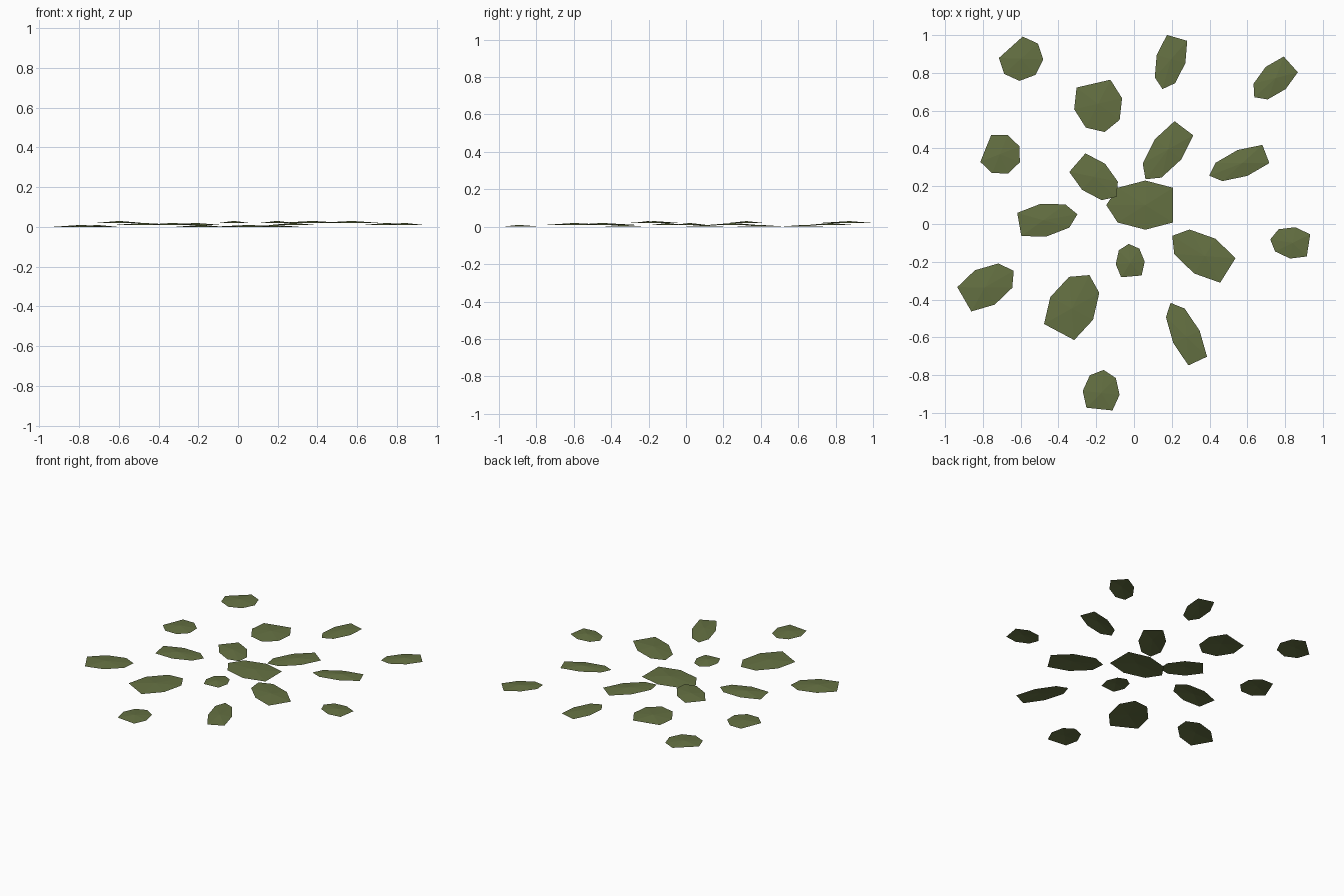
import bpy
from math import cos, sin, radians

# Remove the default cube
default_cube = bpy.data.objects.get("Cube")
if default_cube:
    bpy.data.objects.remove(default_cube, do_unlink=True)

# One flat leaf colour
LEAF_COLOUR = (0.13, 0.165, 0.055, 1.0)
leaf_green = bpy.data.materials.new("leaf_green")
leaf_green.use_nodes = True
leaf_green.diffuse_color = LEAF_COLOUR
shader = leaf_green.node_tree.nodes["Principled BSDF"]
shader.inputs["Base Color"].default_value = LEAF_COLOUR
shader.inputs["Roughness"].default_value = 0.9

SIDES = 8
DOME_RISE = 0.01


def add_leaf(name, centre_x, centre_y, half_length, half_width, heading, level):
    """Shallow domed octagon whose corner in the heading direction is cut off."""
    # Rim corners, skipping the one that points along the heading
    rim = []
    for corner in range(1, SIDES):
        angle = radians(360 / SIDES * corner)
        rim.append((half_length * cos(angle), half_width * sin(angle), 0))

    # Fan of triangles around a slightly raised centre
    count = len(rim)
    vertices = rim + [(0, 0, DOME_RISE)]
    faces = [(i, (i + 1) % count, count) for i in range(count)]

    mesh = bpy.data.meshes.new(name)
    mesh.from_pydata(vertices, [], faces)
    mesh.materials.append(leaf_green)
    mesh.update()

    leaf = bpy.data.objects.new(name, mesh)
    leaf.location = (centre_x, centre_y, level)
    leaf.rotation_euler.z = radians(heading)
    bpy.context.collection.objects.link(leaf)
    return leaf


# Leaves by height layer: centre x, centre y, half length, half width, heading
ground_layer = [
    (.06, .10, .207, .13, 0),
    (.18, .395, .198, .088, 53),
    (-.19, .637, .154, .13, 103),
    (-.71, .37, .114, .109, 158),
    (-.79, -.336, .177, .105, 210),
    (-.174, -.894, .122, .098, 264),
]
middle_layer = [
    (-.214, .25, .161, .092, 139),
    (-.48, .02, .183, .088, 190),
    (-.33, -.447, .20, .128, 242),
    (.278, -.598, .199, .077, -65),
    (.84, -.10, .12, .084, -9),
    (.75, .773, .152, .079, 42),
]
upper_layer = [
    (-.02, -.206, .101, .077, -85),
    (.375, -.17, .203, .108, -32),
    (.574, .323, .188, .073, 21),
    (.196, .873, .165, .079, 74),
    (-.598, .875, .115, .12, 132),
]

layers = {"ground": ground_layer, "middle": middle_layer, "upper": upper_layer}
for step, (layer_name, leaves) in enumerate(layers.items()):
    for number, placement in enumerate(leaves, start=1):
        add_leaf(f"{layer_name}_leaf_{number}", *placement, level=step * 0.01)
